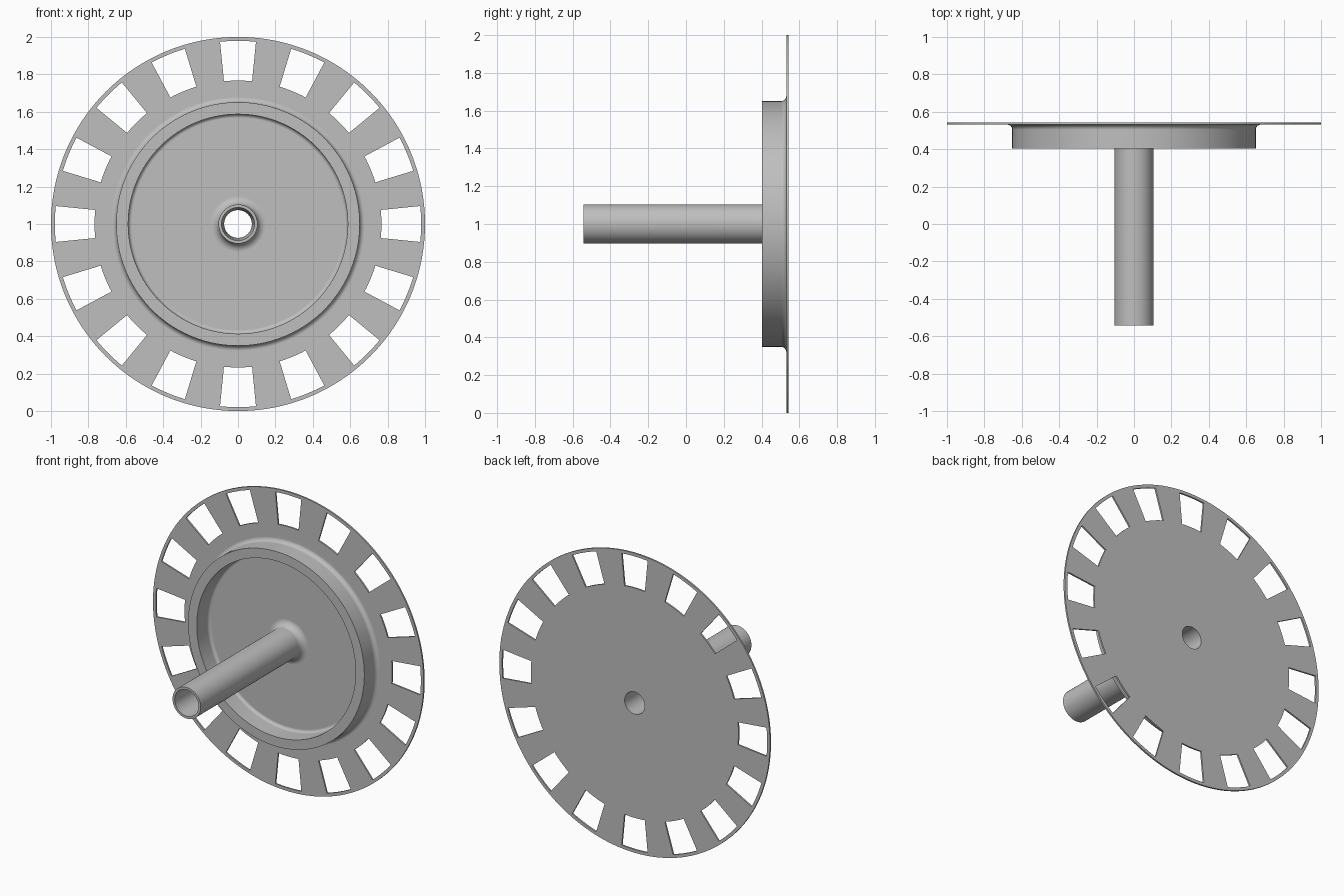
import bpy, bmesh, math

if "Cube" in bpy.data.objects:
    bpy.data.objects.remove(bpy.data.objects["Cube"])

SLOTS = 16
STEPS = 12                      # segments per slot pitch; half of them are open
SEG = SLOTS * STEPS
CZ = 1.0                        # height of the wheel axis
BACK, FACE, RIM_Y, TIP = 0.542, 0.531, 0.403, -0.542
SLOT_IN, SLOT_OUT = 0.767, 0.979


def fillet(cr, cy, rad, a0, a1, n=8):
    """Arc of (radius, y) points around a centre, angles in degrees."""
    pts = []
    for i in range(n + 1):
        a = math.radians(a0 + (a1 - a0) * i / n)
        pts.append((cr + rad * math.cos(a), cy + rad * math.sin(a)))
    return pts


# Closed cross-section: flat back, thin slotted disc, raised ring, hollow shaft
profile = [(0.074, BACK), (SLOT_IN, BACK), (SLOT_OUT, BACK), (1.0, BACK),
           (1.0, FACE), (SLOT_OUT, FACE), (SLOT_IN, FACE)]
profile += fillet(0.651 + 0.027, FACE - 0.027, 0.027, 90, 180)
profile += [(0.651, RIM_Y), (0.587, RIM_Y)]
profile += fillet(0.587 - 0.02, FACE - 0.02, 0.02, 0, 90)
profile += fillet(0.104 + 0.045, FACE - 0.045, 0.045, 90, 180)
profile += [(0.104, TIP), (0.088, TIP)]

# Revolve the section around the y axis, leaving the slots open
bm = bmesh.new()
rings = []
for i in range(SEG):
    a = 2 * math.pi * i / SEG
    rings.append([bm.verts.new((r * math.cos(a), y, CZ + r * math.sin(a)))
                  for r, y in profile])

half = STEPS // 4


def is_open(i):
    return (i + half) % STEPS < 2 * half


n = len(profile)
for i in range(SEG):
    p, q = rings[i], rings[(i + 1) % SEG]
    for j in range(n):
        k = (j + 1) % n
        if j in (1, 5) and is_open(i):
            continue
        bm.faces.new((p[j], p[k], q[k], q[j]))
    if is_open(i):
        # inner and outer slot walls
        bm.faces.new((p[1], q[1], q[6], p[6]))
        bm.faces.new((p[2], p[5], q[5], q[2]))
    if is_open(i) != is_open((i - 1) % SEG):
        # radial slot walls
        bm.faces.new((p[1], p[2], p[5], p[6]))
bmesh.ops.recalc_face_normals(bm, faces=bm.faces)

mesh = bpy.data.meshes.new("slotted_wheel")
bm.to_mesh(mesh)
bm.free()
wheel = bpy.data.objects.new("slotted_wheel_with_shaft", mesh)
bpy.context.collection.objects.link(wheel)

# Plain grey
grey = bpy.data.materials.new("grey")
grey.diffuse_color = (0.52, 0.52, 0.52, 1)
grey.use_nodes = True
grey.node_tree.nodes["Principled BSDF"].inputs["Base Color"].default_value = grey.diffuse_color
mesh.materials.append(grey)

# Smooth curves, crisp edges
bpy.context.view_layer.objects.active = wheel
wheel.select_set(True)
bpy.ops.object.shade_smooth_by_angle(angle=math.radians(30))
wn = wheel.modifiers.new("flat_face_normals", 'WEIGHTED_NORMAL')
wn.keep_sharp = True
